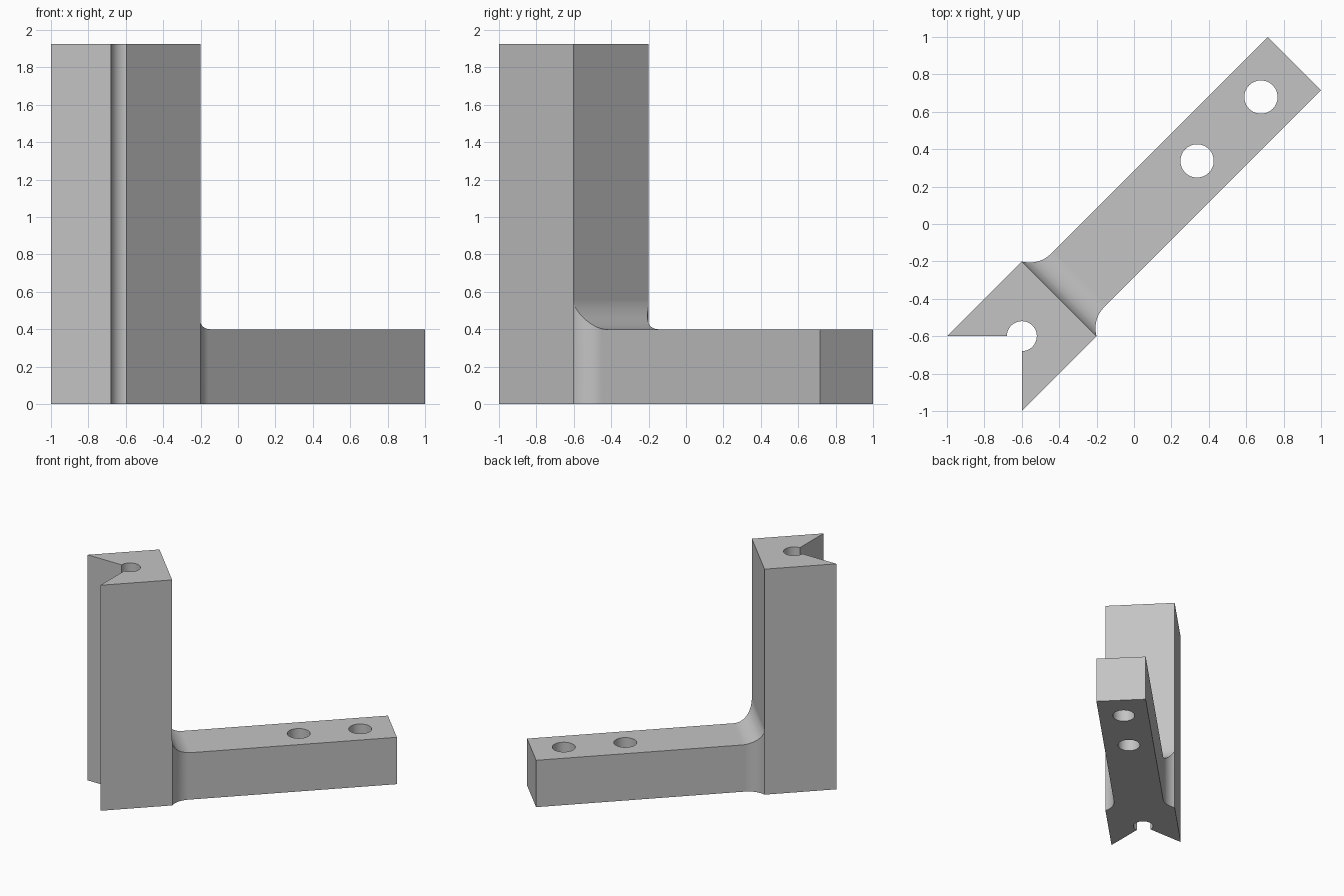
import bpy, bmesh
from math import sin, cos, pi, asin, radians
from mathutils import Vector, Matrix

cube = bpy.data.objects.get("Cube")
if cube:
    bpy.data.objects.remove(cube, do_unlink=True)

# Dimensions along the bracket (u), across it (v) and up (z)
HEIGHT, ARM_TOP = 1.925, 0.4
POST_HALF, ARM_HALF = 0.283, 0.2015
POST_BACK, POST_FACE, ARM_END = -1.131, -0.566, 1.213
FILLET, GROOVE = 0.16, 0.08
TURN = Matrix.Rotation(pi / 4, 4, "Z")

steel = bpy.data.materials.new("plain grey")
steel.use_nodes = True
grey = (0.55, 0.55, 0.55, 1)
steel.diffuse_color = grey
steel.node_tree.nodes["Principled BSDF"].inputs["Base Color"].default_value = grey


def arc(cx, cy, r, a0, a1, steps):
    """Points on an arc, angles in radians."""
    angles = [a0 + (a1 - a0) * i / steps for i in range(steps + 1)]
    return [(cx + r * cos(a), cy + r * sin(a)) for a in angles]


def prism(name, outline, push):
    """Extrude a closed outline of 3D points, turned to the diagonal."""
    bm = bmesh.new()
    face = bm.faces.new([bm.verts.new(p) for p in outline])
    side = bmesh.ops.extrude_face_region(bm, geom=[face])["geom"]
    moved = [g for g in side if isinstance(g, bmesh.types.BMVert)]
    bmesh.ops.translate(bm, verts=moved, vec=Vector(push))
    bmesh.ops.recalc_face_normals(bm, faces=bm.faces)
    bm.transform(TURN)
    mesh = bpy.data.meshes.new(name)
    bm.to_mesh(mesh)
    bm.free()
    mesh.materials.append(steel)
    obj = bpy.data.objects.new(name, mesh)
    bpy.context.collection.objects.link(obj)
    return obj


# Plan outline: grooved post, side fillets and arm, mirrored across the length
apex = POST_BACK + POST_HALF
start = pi + asin((ARM_HALF + FILLET - POST_HALF) / FILLET)
half = arc(apex, 0, GROOVE, 0, radians(135), 18)
half.append((POST_BACK, POST_HALF))
half += arc(POST_FACE - FILLET * cos(start), ARM_HALF + FILLET, FILLET, start, 1.5 * pi, 12)
half.append((ARM_END, ARM_HALF))
plan = half + [(u, -v) for u, v in reversed(half[1:])]
bracket = prism("bracket", [(u, v, 0) for u, v in plan], (0, 0, HEIGHT))

# Cutter that clears the space above the arm, leaving a fillet at the post
face_u = POST_FACE - 0.001
profile = [(ARM_END + 1, HEIGHT + 1), (face_u, HEIGHT + 1)]
profile += arc(face_u + FILLET, ARM_TOP + FILLET, FILLET, pi, 1.5 * pi, 16)
profile.append((ARM_END + 1, ARM_TOP))
cutters = [prism("arm_clearance_cutter", [(u, -1, z) for u, z in profile], (0, 2, 0))]

# Bolt hole cutters
for u in (0.477, 0.96):
    ring = arc(u, 0, 0.089, 0, 2 * pi, 48)[:-1]
    cutters.append(prism("bolt_hole_cutter", [(x, y, -1) for x, y in ring], (0, 0, 2)))

# Cut the body, then shade smooth with sharp edges kept
bpy.ops.object.select_all(action="DESELECT")
bpy.context.view_layer.objects.active = bracket
bracket.select_set(True)
for cutter in cutters:
    mod = bracket.modifiers.new("cut", "BOOLEAN")
    mod.operation = "DIFFERENCE"
    mod.solver = "EXACT"
    mod.object = cutter
    bpy.ops.object.modifier_apply(modifier=mod.name)
    bpy.data.objects.remove(cutter, do_unlink=True)

bpy.ops.object.shade_smooth_by_angle(angle=radians(25))
weighted = bracket.modifiers.new("flat_face_normals", "WEIGHTED_NORMAL")
weighted.keep_sharp = True
